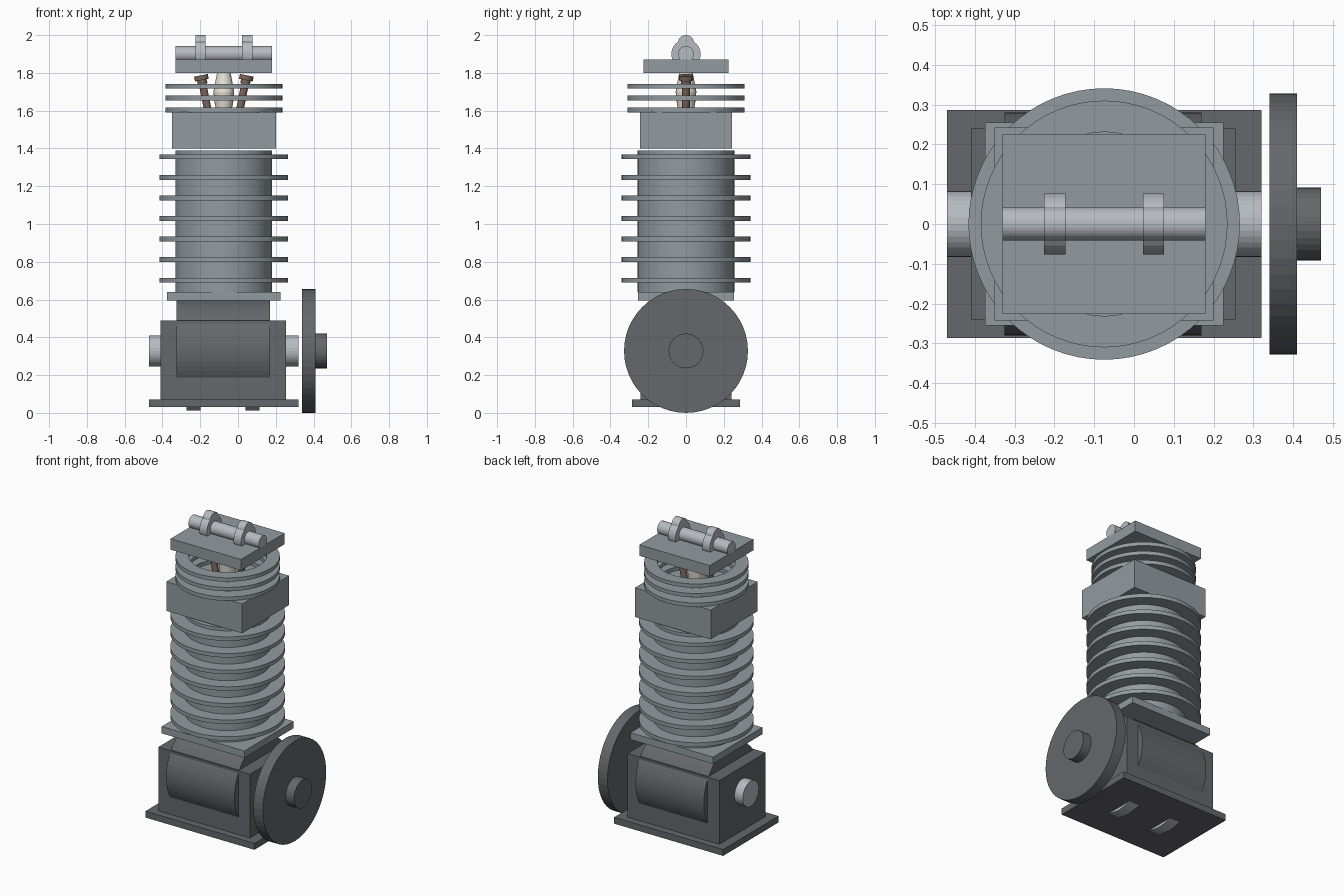
import bpy, bmesh, math
from mathutils import Matrix, Vector

if "Cube" in bpy.data.objects:
    bpy.data.objects.remove(bpy.data.objects["Cube"])

CX = -0.075  # cylinder axis


def material(name, rgb):
    m = bpy.data.materials.new(name)
    m.diffuse_color = (*rgb, 1)
    m.use_nodes = True
    m.node_tree.nodes["Principled BSDF"].inputs["Base Color"].default_value = m.diffuse_color
    return m


IRON = material("dark_iron", (0.13, 0.135, 0.145))
ALLOY = material("alloy", (0.29, 0.33, 0.35))
STEEL = material("steel", (0.47, 0.49, 0.53))
BROWN = material("valve_brown", (0.2, 0.13, 0.1))
CREAM = material("ceramic", (0.8, 0.76, 0.67))


def finish(name, bm, mat):
    bmesh.ops.recalc_face_normals(bm, faces=bm.faces)
    me = bpy.data.meshes.new(name)
    bm.to_mesh(me)
    bm.free()
    me.materials.append(mat)
    ob = bpy.data.objects.new(name, me)
    bpy.context.collection.objects.link(ob)
    return ob


def box(name, x0, x1, hy, z0, z1, mat):
    bm = bmesh.new()
    m = Matrix.Translation(((x0 + x1) / 2, 0, (z0 + z1) / 2)) @ Matrix.Diagonal((x1 - x0, 2 * hy, z1 - z0, 1))
    bmesh.ops.create_cube(bm, size=1, matrix=m)
    return finish(name, bm, mat)


def rod(name, a, b, r, mat, seg=48, r2=None):
    """Cylinder or cone between two points."""
    a, b = Vector(a), Vector(b)
    bm = bmesh.new()
    rot = (b - a).to_track_quat('Z', 'Y').to_matrix().to_4x4()
    bmesh.ops.create_cone(bm, cap_ends=True, segments=seg, radius1=r, radius2=r if r2 is None else r2,
                          depth=(b - a).length, matrix=Matrix.Translation((a + b) / 2) @ rot)
    return finish(name, bm, mat)


def lathe(name, profile, mat, seg=48, closed=False):
    """Spin (radius, z) points about the cylinder axis."""
    bm = bmesh.new()
    rings = [[bm.verts.new((CX + r * math.cos(i * math.tau / seg), r * math.sin(i * math.tau / seg), z))
              for i in range(seg)] for r, z in profile]
    pairs = list(zip(rings, rings[1:]))
    if closed:
        pairs.append((rings[-1], rings[0]))
    else:
        bm.faces.new(rings[0])
        bm.faces.new(rings[-1])
    for p, q in pairs:
        for i in range(seg):
            j = (i + 1) % seg
            bm.faces.new((p[i], p[j], q[j], q[i]))
    return finish(name, bm, mat)


def fin(name, z, ro, ri, t):
    return lathe(name, [(ri, z - t / 2), (ro, z - t / 2), (ro, z + t / 2), (ri, z + t / 2)], ALLOY, 64, True)


# Crankcase
box("base_plate", -0.47, 0.32, 0.287, 0.03, 0.072, IRON)
box("crankcase", -0.41, 0.255, 0.24, 0.072, 0.49, IRON)
rod("crankcase_barrel", (-0.325, 0, 0.33), (0.17, 0, 0.33), 0.28, IRON, 64)

# Crankshaft, webs showing under the base, and flywheel
rod("crankshaft", (-0.47, 0, 0.328), (0.32, 0, 0.328), 0.083, STEEL, 32)
for side, x in (("left", -0.235), ("right", 0.078)):
    rod(f"crank_web_{side}", (x - 0.037, 0, 0.262), (x + 0.037, 0, 0.262), 0.25, STEEL)
rod("flywheel", (0.34, 0, 0.328), (0.41, 0, 0.328), 0.328, IRON)
rod("flywheel_hub", (0.41, 0, 0.328), (0.47, 0, 0.328), 0.092, IRON, 32)

# Finned cylinder
box("cylinder_flange", -0.375, 0.225, 0.255, 0.595, 0.64, ALLOY)
rod("cylinder", (CX, 0, 0.64), (CX, 0, 1.39), 0.256, ALLOY, 64)
for i in range(7):
    fin(f"cylinder_fin_{i + 1}", 0.702 + i * 0.109, 0.341, 0.25, 0.026)

# Cylinder head with open ring fins
box("cylinder_head", -0.35, 0.2, 0.243, 1.4, 1.592, ALLOY)
for i in range(3):
    fin(f"head_fin_{i + 1}", 1.604 + i * 0.0625, 0.31, 0.231, 0.025)

# Spark plug
lathe("spark_plug", [(0.038, 1.58), (0.05, 1.65), (0.055, 1.7), (0.036, 1.8)], CREAM, 24)

# Tilted valves, mirrored about the cylinder axis
for side, s in (("left", -1), ("right", 1)):
    def at(z):
        return (CX + s * (0.119 - (1.775 - z) * 0.2), 0, z)
    rod(f"valve_stem_{side}", at(1.58), at(1.78), 0.02, BROWN, 20)
    rod(f"valve_retainer_{side}", at(1.762), at(1.787), 0.037, BROWN, 24)
    rod(f"valve_collar_{side}", at(1.742), at(1.764), 0.026, BROWN, 24)

# Top cover, camshaft and cams
box("top_cover", -0.33, 0.18, 0.226, 1.8, 1.872, ALLOY)
rod("camshaft", (-0.33, 0, 1.9), (0.18, 0, 1.9), 0.042, STEEL, 32)
for side, x in (("left", -0.199), ("right", 0.049)):
    a, b = x - 0.027, x + 0.027
    rod(f"cam_{side}", (a, 0, 1.9), (b, 0, 1.9), 0.077, STEEL, 32)
    rod(f"cam_lobe_{side}", (a, 0, 1.957), (b, 0, 1.957), 0.043, STEEL, 32)
